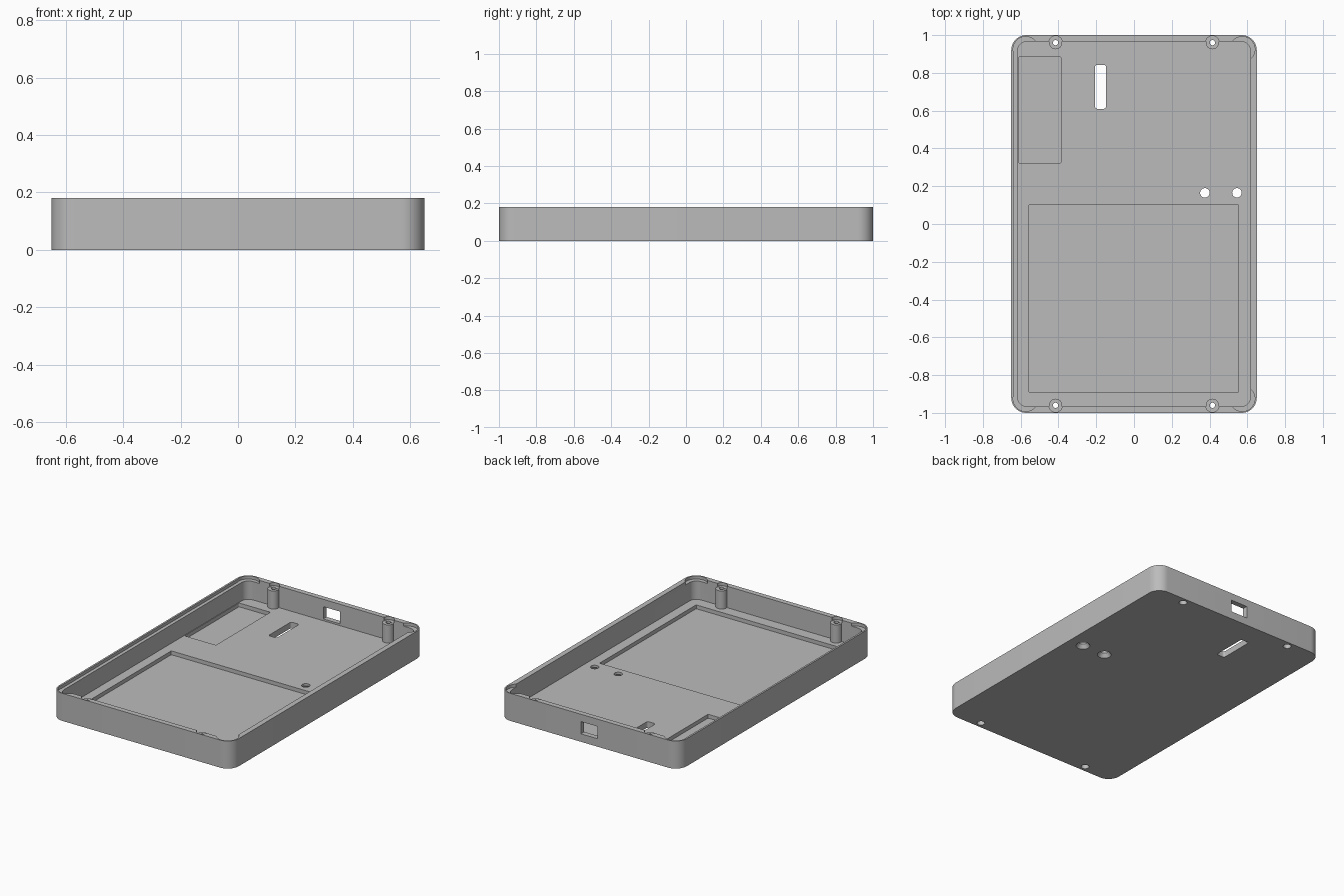
import bpy
import bmesh
from math import cos, sin, pi

cube = bpy.data.objects.get("Cube")
if cube:
    bpy.data.objects.remove(cube, do_unlink=True)

grey = bpy.data.materials.new("mid grey plastic")
grey.use_nodes = True
GREY = (0.5, 0.5, 0.5, 1)
grey.diffuse_color = GREY
grey.node_tree.nodes["Principled BSDF"].inputs["Base Color"].default_value = GREY

HEIGHT, FLOOR, LEDGE = 0.18, 0.04, 0.16
ABOVE, BELOW = 0.3, -0.1


def loft(name, low, high, z0, z1):
    """Closed solid between two matching outlines."""
    bm = bmesh.new()
    a = [bm.verts.new((x, y, z0)) for x, y in low]
    b = [bm.verts.new((x, y, z1)) for x, y in high]
    bm.faces.new(a[::-1])
    bm.faces.new(b)
    n = len(a)
    for i in range(n):
        j = (i + 1) % n
        bm.faces.new((a[i], a[j], b[j], b[i]))
    mesh = bpy.data.meshes.new(name)
    bm.to_mesh(mesh)
    bm.free()
    mesh.materials.append(grey)
    obj = bpy.data.objects.new(name, mesh)
    bpy.context.collection.objects.link(obj)
    return obj


def rounded(x0, x1, y0, y1, r, steps=10):
    """Outline of a rectangle with rounded corners."""
    corners = [(x1 - r, y1 - r), (x0 + r, y1 - r), (x0 + r, y0 + r), (x1 - r, y0 + r)]
    return [(cx + r * cos((q + k / steps) * pi / 2), cy + r * sin((q + k / steps) * pi / 2))
            for q, (cx, cy) in enumerate(corners) for k in range(steps + 1)]


def circle(x, y, r, n=40):
    return [(x + r * cos(2 * pi * k / n), y + r * sin(2 * pi * k / n)) for k in range(n)]


def prism(name, outline, z0, z1):
    return loft(name, outline, outline, z0, z1)


def combine(target, tool, operation="DIFFERENCE"):
    """Apply a boolean and discard the tool."""
    tool.hide_render = True
    mod = target.modifiers.new("combine", "BOOLEAN")
    mod.operation = operation
    mod.solver = "EXACT"
    mod.object = tool
    bpy.ops.object.select_all(action="DESELECT")
    bpy.context.view_layer.objects.active = target
    target.select_set(True)
    bpy.ops.object.modifier_apply(modifier=mod.name)
    bpy.data.objects.remove(tool, do_unlink=True)


# Tray shell
case = prism("case_shell", rounded(-0.65, 0.65, -1, 1, 0.08), 0, HEIGHT)
combine(case, prism("cavity", rounded(-0.616, 0.616, -0.966, 0.966, 0.05), FLOOR, ABOVE))

# Stepped rim: corner bores and the long ledge on one side
for sx in (-1, 1):
    for sy in (-1, 1):
        combine(case, prism("corner_bore", circle(sx * 0.573, sy * 0.925, 0.067), LEDGE, ABOVE))
combine(case, prism("side_ledge", rounded(-0.638, -0.6, -0.925, 0.925, 0.003, 2), LEDGE, ABOVE))

# Screw posts with notched rim, through holes and counterbores
for sx in (-1, 1):
    for sy in (-1, 1):
        x, y = sx * 0.415, sy * 0.96
        combine(case, prism("post_notch", circle(x, y, 0.036), LEDGE, ABOVE))
        combine(case, prism("screw_post", circle(x, y, 0.035), 0.01, LEDGE - 0.002), "UNION")
        combine(case, prism("screw_hole", circle(x, y, 0.014), BELOW, ABOVE))
        combine(case, prism("counterbore", circle(x, y, 0.024), BELOW, 0.03))

# Shallow recesses in the floor
combine(case, prism("large_recess", rounded(-0.555, 0.552, -0.893, 0.104, 0.006, 3), 0.015, 0.1))
combine(case, prism("small_recess", rounded(-0.612, -0.385, 0.322, 0.884, 0.008, 3), 0.015, 0.1))

# Slot and two countersunk button holes through the floor
combine(case, prism("floor_slot", rounded(-0.207, -0.148, 0.61, 0.843, 0.012, 4), BELOW, 0.1))
for x in (0.375, 0.545):
    combine(case, prism("button_hole", circle(x, 0.165, 0.025), BELOW, 0.1))
    combine(case, loft("countersink", circle(x, 0.165, 0.046), circle(x, 0.165, 0.025), -0.005, 0.025))

# Port opening in the back wall
combine(case, prism("port_opening", rounded(-0.06, 0.06, 0.9, 1.1, 0.001, 1), 0.052, 0.132))

bpy.ops.object.select_all(action="DESELECT")
case.select_set(True)
bpy.context.view_layer.objects.active = case
bpy.ops.object.shade_smooth_by_angle()
